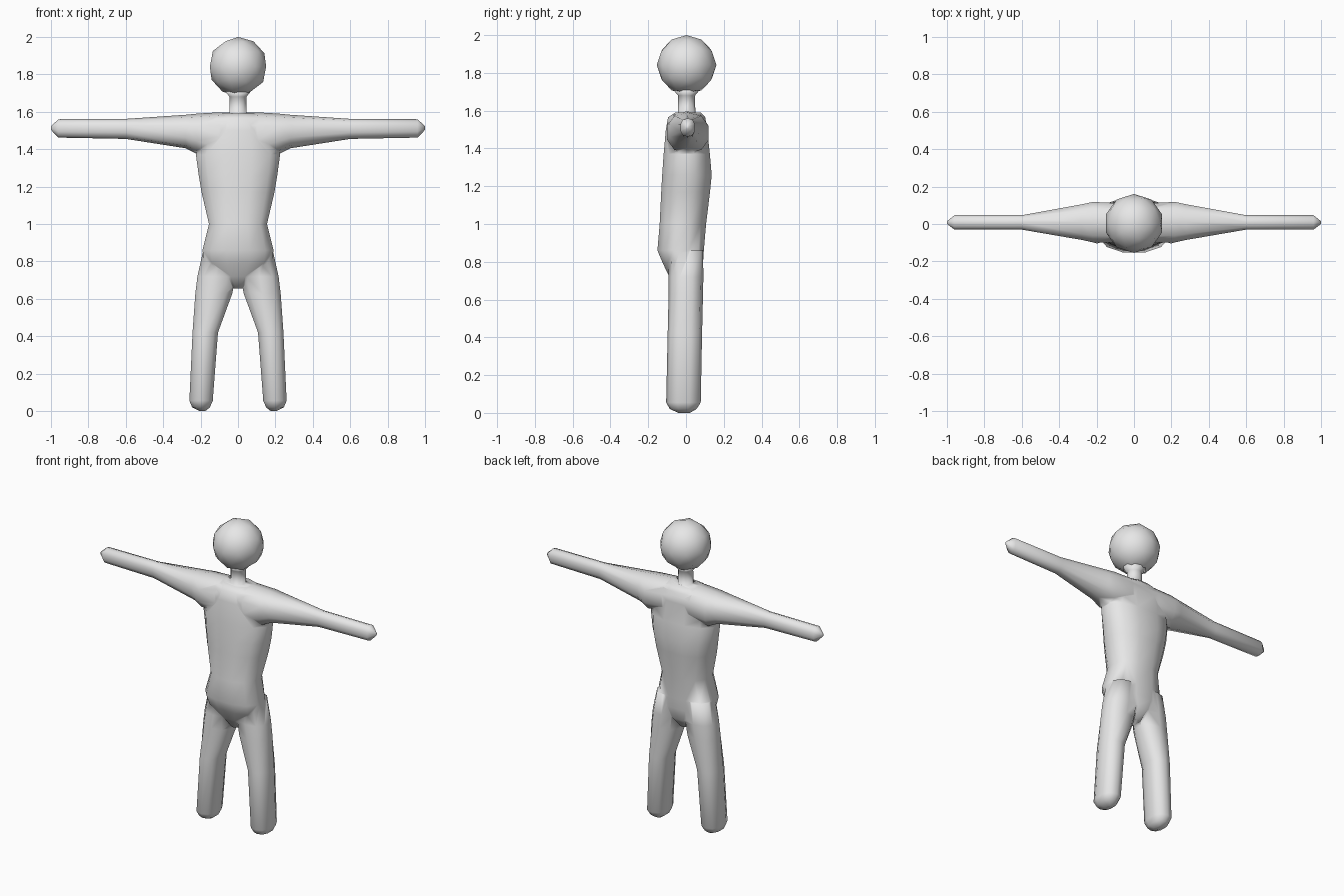
import bpy, bmesh, math
from mathutils import Vector

if "Cube" in bpy.data.objects:
    bpy.data.objects.remove(bpy.data.objects["Cube"])

grey = bpy.data.materials.new("light grey")
grey.diffuse_color = (0.8, 0.8, 0.8, 1)
grey.use_nodes = True
grey.node_tree.nodes["Principled BSDF"].inputs["Base Color"].default_value = grey.diffuse_color


def power(v, e):
    return math.copysign(abs(v) ** e, v)


def loft(name, rings, along, sides=10, round_e=0.85):
    """Skin rings of (position, a_min, a_max, b_min, b_max); along is 'x' or 'z'."""
    bm = bmesh.new()
    loops = []
    for p, a0, a1, b0, b1 in rings:
        loop = []
        for i in range(sides):
            t = math.tau * (i + 0.5) / sides
            # scale so that the outermost vertices reach the stated limits
            a = (a0 + a1) / 2 + (a1 - a0) / 2 * power(math.cos(t), round_e) / math.cos(math.pi / sides) ** round_e
            b = (b0 + b1) / 2 + (b1 - b0) / 2 * power(math.sin(t), round_e)
            loop.append(bm.verts.new((p, a, b) if along == 'x' else (a, b, p)))
        loops.append(loop)
    for lo, hi in zip(loops, loops[1:]):
        for i in range(sides):
            j = (i + 1) % sides
            bm.faces.new((lo[i], lo[j], hi[j], hi[i]))
    bm.faces.new(loops[0])
    bm.faces.new(loops[-1])
    bmesh.ops.recalc_face_normals(bm, faces=bm.faces)
    mesh = bpy.data.meshes.new(name)
    bm.to_mesh(mesh)
    bm.free()
    obj = bpy.data.objects.new(name, mesh)
    bpy.context.collection.objects.link(obj)
    mesh.materials.append(grey)
    return obj


# Torso: height, half width, front, back
torso = [(0.655, 0.03, -0.05, 0.04), (0.72, 0.12, -0.09, 0.085),
         (0.79, 0.18, -0.125, 0.093), (0.86, 0.19, -0.155, 0.098),
         (1.0, 0.155, -0.143, 0.11), (1.17, 0.195, -0.135, 0.131),
         (1.26, 0.21, -0.13, 0.14), (1.37, 0.225, -0.122, 0.13),
         (1.5, 0.20, -0.11, 0.115), (1.565, 0.16, -0.098, 0.105),
         (1.59, 0.10, -0.06, 0.08)]
body = loft("body", [(z, -w, w, f, b) for z, w, f, b in torso], 'z', 12)

# Both arms as one span across the shoulders
arm = [(0.1, -0.10, 0.112, 1.38, 1.597), (0.22, -0.098, 0.118, 1.375, 1.59),
       (0.28, -0.085, 0.105, 1.405, 1.584), (0.6, -0.03, 0.047, 1.455, 1.562),
       (0.96, -0.03, 0.047, 1.462, 1.56), (1.0, 0.0, 0.015, 1.503, 1.523)]
span = [(-x, *r) for x, *r in reversed(arm)] + arm
parts = [loft("arms", span, 'x', 10)]

# Legs: height, inner x, outer x, front, back
leg = [(0.0, 0.175, 0.205, -0.04, 0.02), (0.02, 0.15, 0.245, -0.085, 0.055),
       (0.055, 0.135, 0.26, -0.105, 0.078), (0.42, 0.107, 0.243, -0.097, 0.085),
       (0.63, 0.03, 0.228, -0.092, 0.09), (0.72, 0.015, 0.217, -0.092, 0.092),
       (0.86, 0.02, 0.186, -0.09, 0.09)]
for side, s in (("left", 1), ("right", -1)):
    rings = [(z, *sorted((s * i, s * o)), f, b) for z, i, o, f, b in leg]
    parts.append(loft(side + "_leg", rings, 'z', 10))

# Neck, flaring slightly into the head
neck = [(1.55, 0.047), (1.68, 0.045), (1.71, 0.07)]
parts.append(loft("neck", [(z, -r, r, -r + 0.003, r + 0.003) for z, r in neck], 'z', 10, 1))

# Weld the parts into one skin
bpy.context.view_layer.objects.active = body
for part in parts:
    mod = body.modifiers.new("weld", 'BOOLEAN')
    mod.operation = 'UNION'
    mod.solver = 'EXACT'
    mod.object = part
    bpy.ops.object.modifier_apply(modifier=mod.name)
    bpy.data.objects.remove(part)

# Head
bpy.ops.mesh.primitive_ico_sphere_add(subdivisions=2, radius=0.158, location=(0, 0.003, 1.842))
head = bpy.context.object
head.name = "head"
head.data.materials.append(grey)

for obj in (body, head):
    obj.data.polygons.foreach_set("use_smooth", [True] * len(obj.data.polygons))
    obj.data.update()
